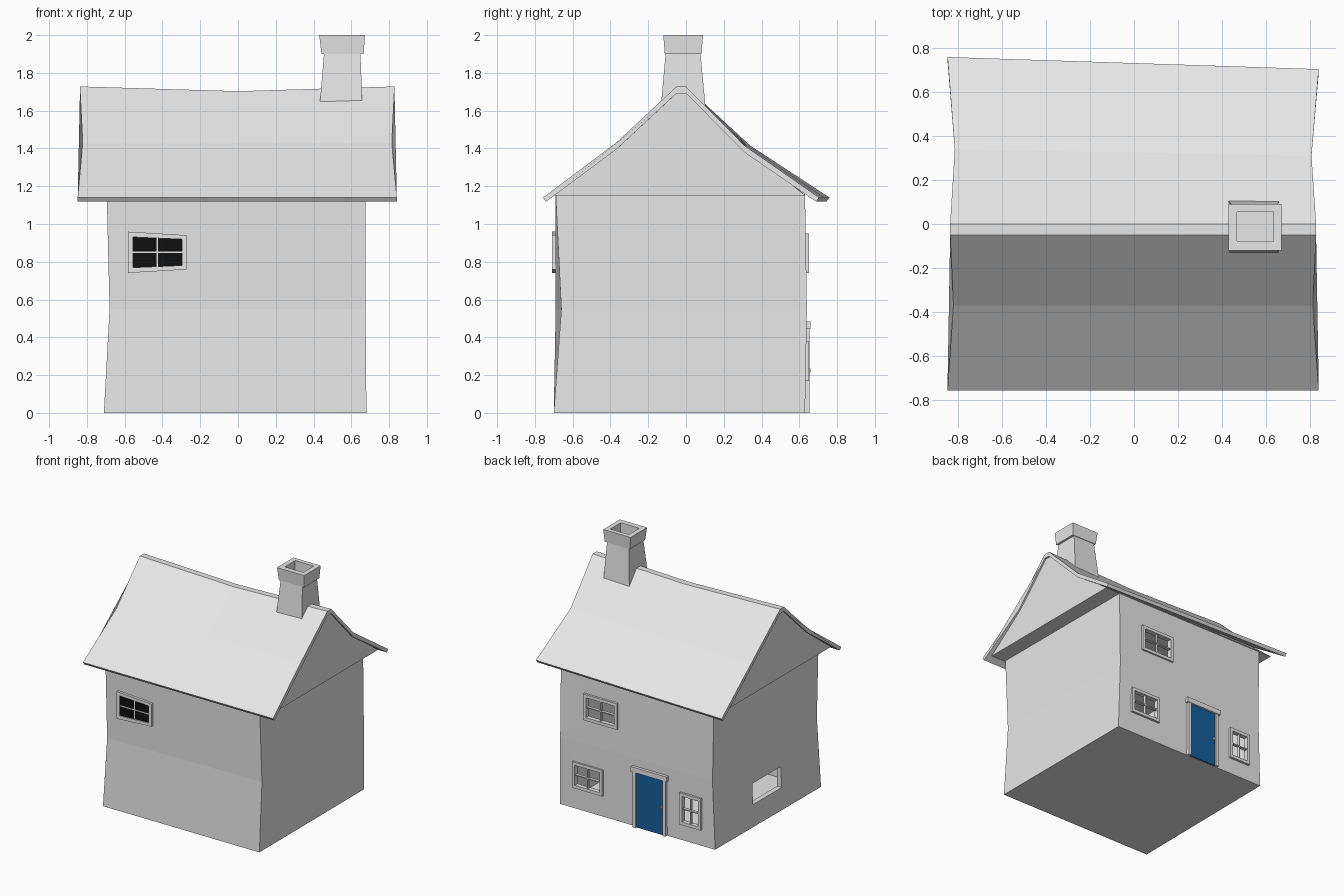
import bpy, bmesh
from mathutils import Matrix, Vector

if "Cube" in bpy.data.objects:
    bpy.data.objects.remove(bpy.data.objects["Cube"])


def material(name, rgb):
    m = bpy.data.materials.new(name)
    m.use_nodes = True
    m.diffuse_color = (*rgb, 1)
    m.node_tree.nodes["Principled BSDF"].inputs["Base Color"].default_value = (*rgb, 1)
    return m


PLASTER = material("pale grey", (0.8, 0.8, 0.8))
BLUE = material("door blue", (0.008, 0.12, 0.34))
BLACK = material("black glass", (0.005, 0.005, 0.005))


def finish(name, bm, mat):
    bmesh.ops.recalc_face_normals(bm, faces=bm.faces)
    me = bpy.data.meshes.new(name)
    bm.to_mesh(me)
    bm.free()
    me.materials.append(mat)
    ob = bpy.data.objects.new(name, me)
    bpy.context.collection.objects.link(ob)
    return ob


def loft(name, rings, mat=PLASTER):
    """Skin closed rings of points and cap both ends."""
    bm = bmesh.new()
    vs = [[bm.verts.new(p) for p in r] for r in rings]
    n = len(vs[0])
    for a, b in zip(vs, vs[1:]):
        for i in range(n):
            j = (i + 1) % n
            bm.faces.new((a[i], a[j], b[j], b[i]))
    bm.faces.new(vs[0])
    bm.faces.new(vs[-1])
    return finish(name, bm, mat)


def boxes(name, spans, mat=PLASTER, skew=None):
    """Boxes from (x0, x1, y0, y1, z0, z1); skew tapers the height along x."""
    bm = bmesh.new()
    for x0, x1, y0, y1, z0, z1 in spans:
        mid = Vector(((x0 + x1) / 2, (y0 + y1) / 2, (z0 + z1) / 2))
        size = Matrix.Diagonal((x1 - x0, y1 - y0, z1 - z0, 1))
        bmesh.ops.create_cube(bm, size=1, matrix=Matrix.Translation(mid) @ size)
    if skew:
        cx, cz, k = skew
        for v in bm.verts:
            v.co.z = cz + (v.co.z - cz) * (1 - k * (v.co.x - cx))
    return finish(name, bm, mat)


def rect(x0, x1, y0, y1, z):
    return [(x0, y0, z), (x1, y0, z), (x1, y1, z), (x0, y1, z)]


def window(name, x0, x1, z0, z1, y0, y1, skew=None, w=0.025):
    """Rectangular frame with one crossing pair of glazing bars."""
    cx, cz, t = (x0 + x1) / 2, (z0 + z1) / 2, 0.004
    a, b = y0 + 0.006, y1 - 0.006
    boxes(name, [
        (x0, x0 + w, y0, y1, z0, z1), (x1 - w, x1, y0, y1, z0, z1),
        (x0 + w, x1 - w, y0, y1, z0, z0 + w), (x0 + w, x1 - w, y0, y1, z1 - w, z1),
        (cx - t, cx + t, a, b, z0 + w, z1 - w), (x0 + w, x1 - w, a, b, cz - t, cz + t),
    ], skew=skew)


# Crooked house walls
walls = loft("walls", [
    [(-0.71, -0.70, 0), (0.68, -0.70, 0), (0.68, 0.63, 0), (-0.70, 0.63, 0)],
    [(-0.68, -0.69, 0.55), (0.675, -0.66, 0.55), (0.67, 0.64, 0.55), (-0.68, 0.635, 0.55)],
    [(-0.695, -0.69, 1.16), (0.675, -0.69, 1.16), (0.67, 0.63, 1.16), (-0.69, 0.63, 1.16)],
])

# Hollow room and openings
BACK_WINDOWS = {
    "upper_back_window": (0.16, 0.46, 0.74, 0.95),
    "lower_back_window": (0.29, 0.56, 0.17, 0.38),
    "narrow_back_window": (-0.585, -0.395, 0.13, 0.385),
}
cuts = [(-0.655, 0.645, -0.635, 0.605, 0.012, 1.3),
        (-0.8, -0.6, -0.22, 0.14, 0.175, 0.34)]
cuts += [(x0 + 0.02, x1 - 0.02, 0.55, 0.75, z0 + 0.02, z1 - 0.02)
         for x0, x1, z0, z1 in BACK_WINDOWS.values()]
cutters = []
for i, span in enumerate(cuts):
    cutter = boxes("opening_cutter", [span])
    cutter.hide_render = True
    mod = walls.modifiers.new("opening", "BOOLEAN")
    mod.operation, mod.solver, mod.object = "DIFFERENCE", "EXACT", cutter
    cutters.append(cutter)
bpy.context.view_layer.update()
hollow = bpy.data.meshes.new_from_object(
    walls.evaluated_get(bpy.context.evaluated_depsgraph_get()))
walls.modifiers.clear()
walls.data = hollow
for cutter in cutters:
    bpy.data.objects.remove(cutter)

# Windows
for name, (x0, x1, z0, z1) in BACK_WINDOWS.items():
    window(name, x0, x1, z0, z1, 0.615, 0.65)
lean = (-0.427, 0.85, 0.6)
window("front_window", -0.582, -0.272, 0.75, 0.95, -0.71, -0.67, lean)
boxes("front_window_glass", [(-0.56, -0.29, -0.701, -0.694, 0.77, 0.93)], BLACK, lean)

# Door with frame and knob
boxes("door", [(-0.26, 0.0, 0.634, 0.643, 0.0, 0.45)], BLUE)
boxes("door_frame", [(-0.275, -0.25, 0.615, 0.655, 0, 0.45),
                     (-0.01, 0.015, 0.615, 0.655, 0, 0.45),
                     (-0.29, 0.03, 0.615, 0.66, 0.445, 0.485)])
boxes("door_knob", [(-0.24, -0.228, 0.64, 0.658, 0.215, 0.235)])


# Sagging, flared roof: outer profile as (half length, y, z) for one column
def roof_column(side):
    back = 0.7325 - 0.0275 * side
    sag = 0.0 if side else 0.025
    shift = -0.004 * side * side
    pts = [(0.845, -0.757, 1.14), (0.818, -0.37, 1.43), (0.833, -0.05, 1.728 - sag),
           (0.833, 0.0, 1.728 - sag), (0.812, 0.325 - 0.015 * side, 1.415),
           (0.845, back, 1.14)]
    return [(side * x + shift, y, z) for x, y, z in pts]


def slab_ring(side):
    outer = roof_column(side)
    inner = [(x, y, z - 0.036) for x, y, z in outer]
    for i, d in ((0, 0.016), (-1, -0.016)):
        x, y, z = outer[i]
        inner[i] = (x, y + d, z - 0.022)
    return outer + inner[::-1]


def gable_ring(side):
    pts = [(x - 0.012 * side, y, z - 0.02) for x, y, z in roof_column(side)[1:-1]]
    end = 0.80 * side
    return [(end, -0.70, 1.15)] + pts + [(end, 0.635, 1.15)]


loft("roof", [slab_ring(s) for s in (-1, 0, 1)])
loft("gables", [gable_ring(s) for s in (-1, 0, 1)])

# Chimney: tapered shaft, flared cap and open flue
loft("chimney", [
    rect(0.43, 0.66, -0.135, 0.105, 1.60),
    rect(0.455, 0.648, -0.108, 0.077, 1.90),
    rect(0.442, 0.665, -0.112, 0.082, 1.90),
    rect(0.43, 0.672, -0.12, 0.09, 2.0),
    rect(0.47, 0.635, -0.077, 0.055, 2.0),
    rect(0.47, 0.635, -0.077, 0.055, 1.80),
])
